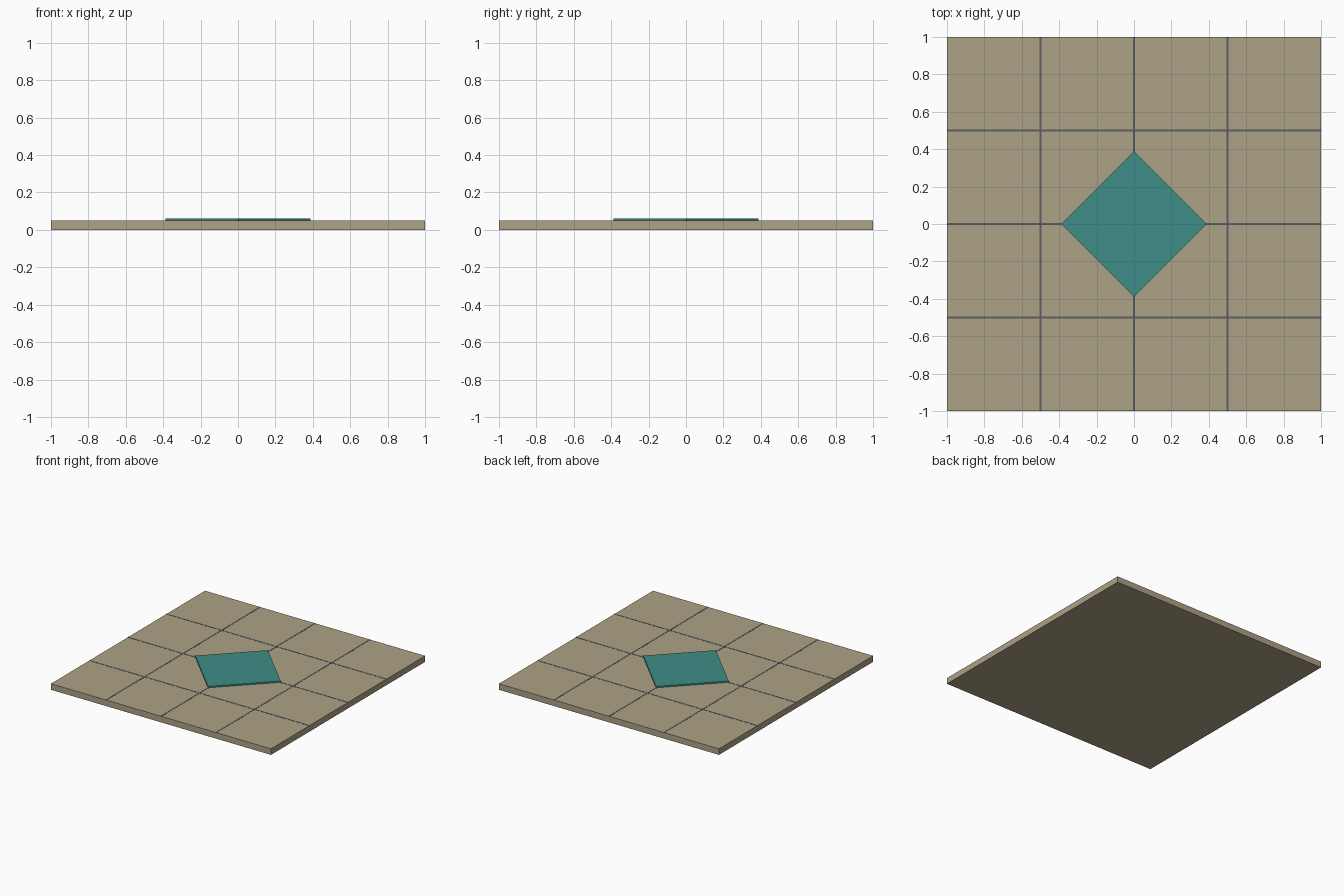
import bpy
from math import radians

if "Cube" in bpy.data.objects:
    bpy.data.objects.remove(bpy.data.objects["Cube"])


def material(name, color):
    m = bpy.data.materials.new(name)
    m.diffuse_color = (*color, 1)
    m.use_nodes = True
    m.node_tree.nodes["Principled BSDF"].inputs["Base Color"].default_value = m.diffuse_color
    return m


def box(name, size, center, mat, turn=0):
    bpy.ops.mesh.primitive_cube_add(size=1, location=center)
    o = bpy.context.object
    o.name = name
    o.scale = size
    o.rotation_euler.z = radians(turn)
    o.data.materials.append(mat)
    return o


stone = material("stone", (0.42, 0.36, 0.24))
grout = material("grout", (0.10, 0.11, 0.13))
teal = material("teal", (0.05, 0.27, 0.25))

# Floor slab
box("floor_slab", (2, 2, 0.05), (0, 0, 0.025), stone)

# Grout lines, barely proud of the slab, in both directions
for i, p in enumerate((-0.5, 0, 0.5)):
    box(f"grout_line_lengthwise_{i + 1}", (0.012, 2, 0.004), (p, 0, 0.049), grout)
    box(f"grout_line_crosswise_{i + 1}", (2, 0.012, 0.004), (0, p, 0.049), grout)

# Raised diamond inlay
box("diamond_inlay", (0.55, 0.55, 0.015), (0, 0, 0.0545), teal, 45)
